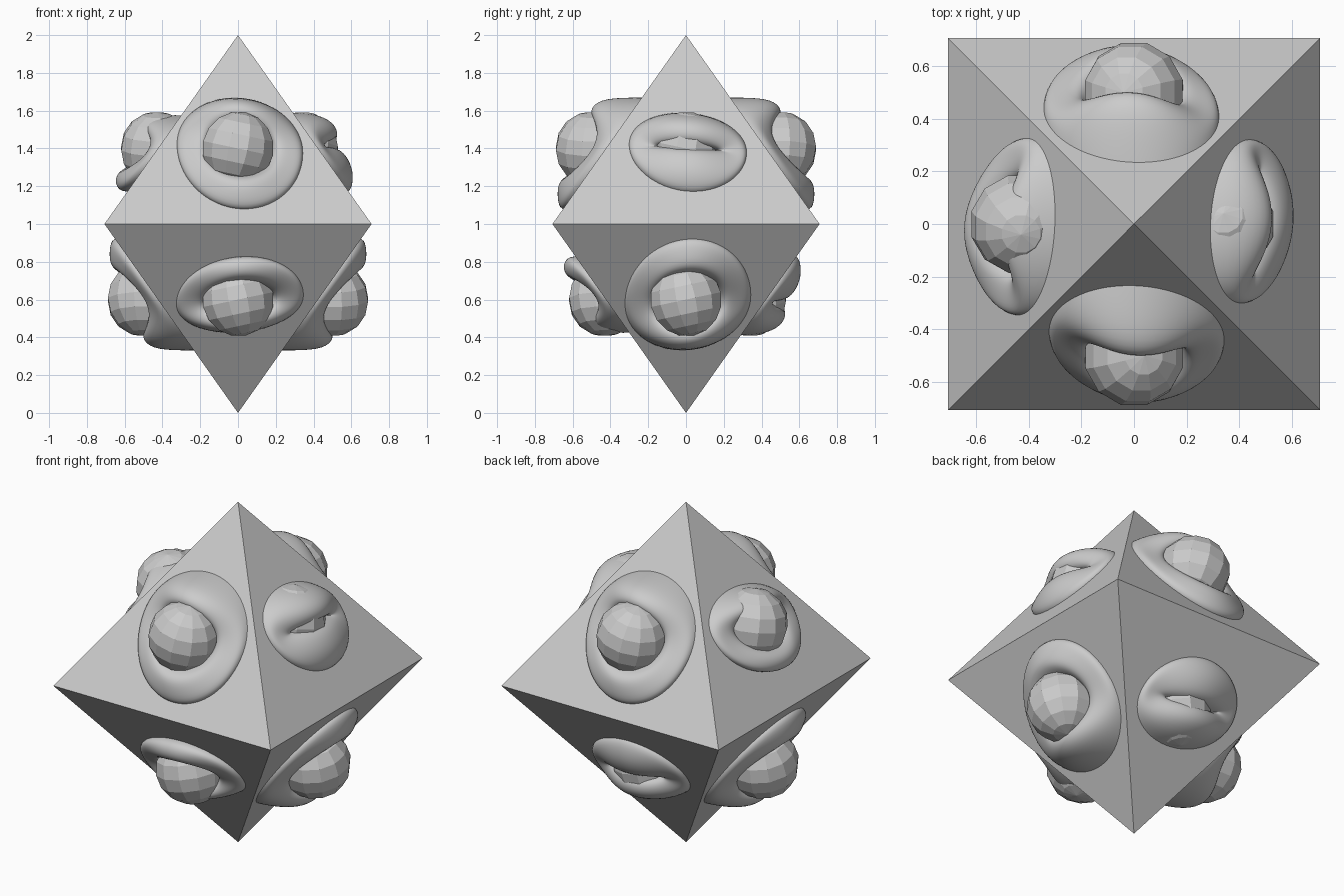
import bpy, bmesh
from math import sin, cos, pi, radians, sqrt
from mathutils import Matrix

if "Cube" in bpy.data.objects:
    bpy.data.objects.remove(bpy.data.objects["Cube"])

S = sqrt(0.5)      # half width of the square waist
EYE_Z = 1.4        # eye height on the upper faces
SEG = 24


def add_object(name, bm, smooth=False):
    bmesh.ops.recalc_face_normals(bm, faces=bm.faces)
    me = bpy.data.meshes.new(name)
    bm.to_mesh(me)
    bm.free()
    for p in me.polygons:
        p.use_smooth = smooth
    ob = bpy.data.objects.new(name, me)
    bpy.context.collection.objects.link(ob)
    return ob


def face_depth(v):
    # distance of the sloping face from the axis at eye-relative height v
    return S * (2 - EYE_Z - v)


# Lid profiles from the face to the lip: (distance from eye centre, depth)
STYLES = {
    "open": dict(
        ball=0.50,
        up=[(.27, .19), (.272, .30), (.265, .46), (.205, .515), (.155, .485), (.13, .43)],
        low=[(.33, .62), (.325, .675), (.24, .685), (.165, .675), (.14, .60), (.12, .50)],
        side=[(.34, .40), (.335, .455), (.28, .475), (.225, .495), (.19, .49), (.165, .44)]),
    "half": dict(
        ball=0.43,
        up=[(.175, .28), (.178, .38), (.165, .48), (.13, .51), (.10, .485), (.085, .42)],
        low=[(.23, .56), (.23, .63), (.18, .655), (.125, .64), (.10, .58), (.085, .48)],
        side=[(.345, .39), (.34, .45), (.28, .465), (.225, .47), (.19, .46), (.165, .40)]),
    "sleepy": dict(
        ball=0.34,
        up=[(.19, .26), (.19, .40), (.14, .515), (.065, .535), (.022, .50), (.018, .44)],
        low=[(.24, .57), (.22, .605), (.12, .615), (.035, .575), (.0, .53), (-.005, .46)],
        side=[(.32, .38), (.315, .45), (.27, .46), (.22, .47), (.17, .47), (.14, .42)]),
}


def make_eye(name, style, turn, flip):
    st = STYLES[style]
    place = Matrix.Rotation(radians(turn), 4, 'Z')
    if flip:
        place = Matrix.Translation((0, 0, 2)) @ Matrix.Scale(-1, 4, (0, 0, 1)) @ place

    # eyelids: rings blended between upper, lower and corner profiles
    bm = bmesh.new()
    rings = []
    for up, low, side in zip(st["up"], st["low"], st["side"]):
        ring = []
        for i in range(SEG):
            a = 2 * pi * i / SEG
            c, s = cos(a), sin(a)
            r, d = up if s >= 0 else low
            sign = 1 if s >= 0 else -1
            lift = (d - face_depth(sign * r)) * s * s
            lift += (side[1] - face_depth(0)) * c * c
            x = side[0] * c
            v = r * s - 0.07 * x
            ring.append(bm.verts.new((x + 0.01, -(face_depth(v) + lift), EYE_Z + v)))
        rings.append(ring)
    for r0, r1 in zip(rings, rings[1:]):
        for i in range(SEG):
            j = (i + 1) % SEG
            bm.faces.new((r0[i], r0[j], r1[j], r1[i]))
    bm.transform(place)
    lids = add_object(name + "_eyelids", bm, True)
    sub = lids.modifiers.new("smooth", 'SUBSURF')
    sub.levels = sub.render_levels = 2

    # faceted eyeball
    bm = bmesh.new()
    bmesh.ops.create_uvsphere(bm, u_segments=12, v_segments=8, radius=0.195)
    bm.transform(place @ Matrix.Translation((0, -st["ball"], EYE_Z))
                 @ Matrix.Rotation(radians(12), 4, 'Y') @ Matrix.Rotation(radians(15), 4, 'Z'))
    add_object(name + "_eyeball", bm)


# octahedral body
bm = bmesh.new()
waist = [bm.verts.new((x, y, 1)) for x, y in ((-S, -S), (S, -S), (S, S), (-S, S))]
for z in (2, 0):
    tip = bm.verts.new((0, 0, z))
    for i in range(4):
        bm.faces.new((waist[i], waist[(i + 1) % 4], tip))
add_object("octahedron_body", bm)

# one eye on every face
for side, turn, upper, lower in (("front", 0, "open", "half"), ("right", 90, "sleepy", "open"),
                                 ("back", 180, "open", "sleepy"), ("left", -90, "half", "open")):
    make_eye("upper_" + side, upper, turn, False)
    make_eye("lower_" + side, lower, turn, True)
